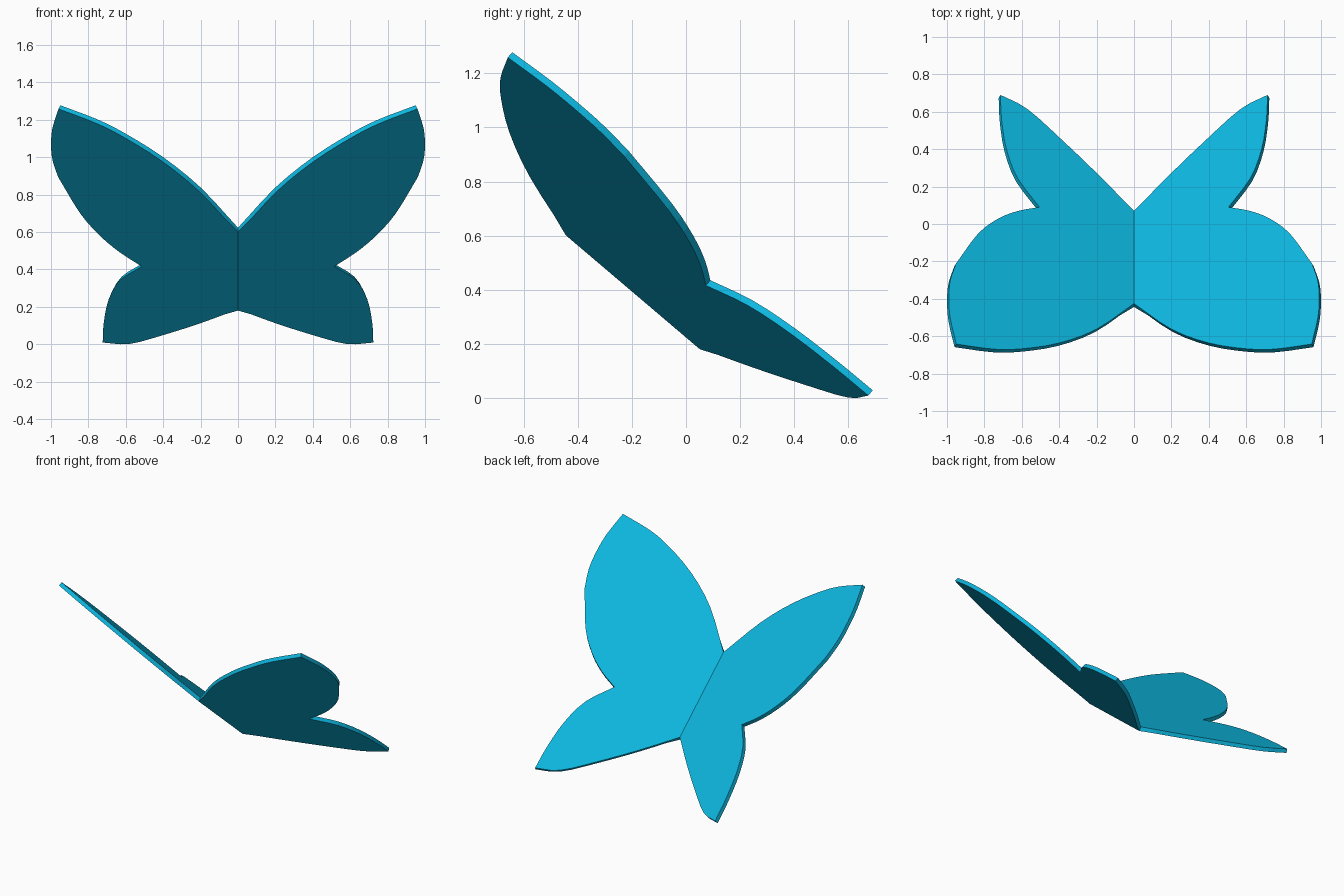
import bpy, bmesh
from mathutils import Vector

if "Cube" in bpy.data.objects:
    bpy.data.objects.remove(bpy.data.objects["Cube"])

# Wing plane: z = A + B*x + C*y, plus slab thickness
A, B, C, THICK = 0.2645, 0.495, -0.85, 0.027
normal = Vector((-B, -C, 1)).normalized()
spine_normal = Vector((0, -C, 1)).normalized()
spine_thick = THICK / normal.dot(spine_normal)

# Right-hand wing outline seen from above, one list per smooth run between corners
runs = [
    [(0, -.425), (.2, -.562), (.4, -.636), (.6, -.667), (.75, -.669), (.95, -.642)],   # leading edge
    [(.95, -.642), (.983, -.5), (.99, -.39), (.982, -.3), (.952, -.212)],              # wing end
    [(.952, -.212), (.834, -.052), (.727, .028), (.62, .07), (.505, .09)],             # trailing edge
    [(.505, .09), (.622, .245), (.682, .4), (.708, .56), (.714, .69)],                 # hind wing outer edge
    [(.714, .69), (.57, .615), (.38, .445), (.19, .263), (0, .07)],                    # hind wing inner edge
]


def smooth_run(points, steps=3):
    """Catmull-Rom curve through the points, without the last point."""
    p = [Vector(q) for q in points]
    p = [2 * p[0] - p[1]] + p + [2 * p[-1] - p[-2]]
    out = []
    for a, b, c, d in zip(p, p[1:], p[2:], p[3:]):
        for s in range(steps):
            t = s / steps
            out.append(0.5 * (2 * b + (c - a) * t + (2 * a - 5 * b + 4 * c - d) * t ** 2
                              + (3 * b - a - 3 * c + d) * t ** 3))
    return out


outline = [q for run in runs for q in smooth_run(run)] + [Vector(runs[-1][-1])]

# Upper and lower outlines, mitred where the two halves meet at the spine
upper = [Vector((q.x, q.y, A + B * q.x + C * q.y)) for q in outline]
lower = [v - (spine_normal * spine_thick if v.x < 1e-5 else normal * THICK) for v in upper]
ground = Vector((0, 0, min(v.z for v in lower)))

bm = bmesh.new()
top = [bm.verts.new(v - ground) for v in upper]
bottom = [bm.verts.new(v - ground) for v in lower]
bm.faces.new(top)
bm.faces.new(bottom[::-1])
for i in range(len(top) - 1):
    bm.faces.new((top[i], bottom[i], bottom[i + 1], top[i + 1]))
mesh = bpy.data.meshes.new("wings")
bm.to_mesh(mesh)
bm.free()

# Wing colour
blue = bpy.data.materials.new("bright_sky_blue")
blue.diffuse_color = (0.004, 0.47, 0.74, 1)
blue.use_nodes = True
blue.node_tree.nodes["Principled BSDF"].inputs["Base Color"].default_value = blue.diffuse_color
mesh.materials.append(blue)

# Wing pair mirrored across the spine
wings = bpy.data.objects.new("wings", mesh)
bpy.context.collection.objects.link(wings)
mirror = wings.modifiers.new("mirror", 'MIRROR')
mirror.use_axis = (True, False, False)
mirror.use_clip = True
mirror.merge_threshold = 0.001
